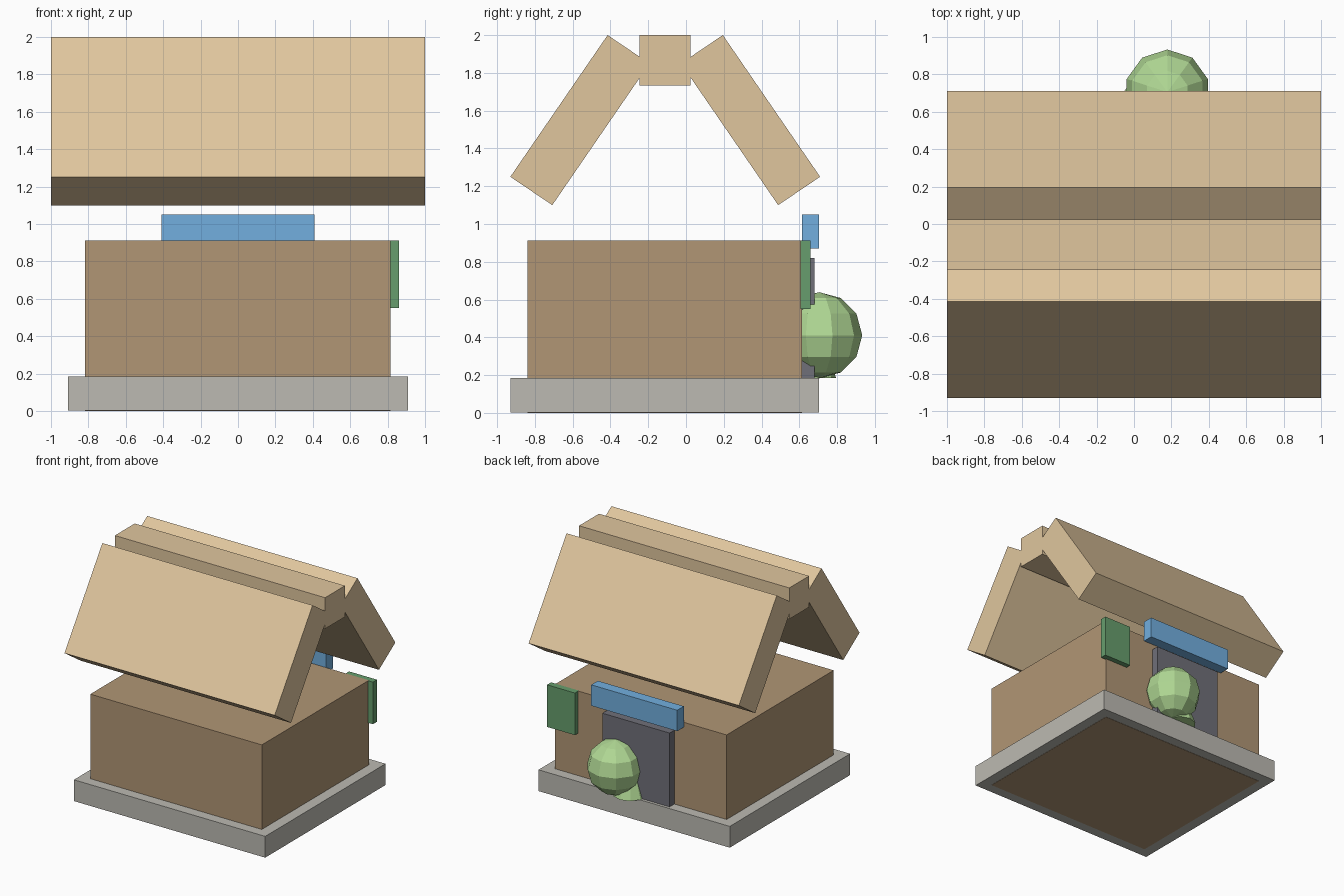
import bpy
import bmesh

cube = bpy.data.objects.get("Cube")
if cube:
    bpy.data.objects.remove(cube, do_unlink=True)


def material(name, rgb):
    """Make a flat material from display values 0-255."""
    color = [((c / 255 + 0.055) / 1.055) ** 2.4 for c in rgb] + [1]
    mat = bpy.data.materials.new(name)
    mat.use_nodes = True
    mat.diffuse_color = color
    bsdf = next(n for n in mat.node_tree.nodes if n.type == "BSDF_PRINCIPLED")
    bsdf.inputs["Base Color"].default_value = color
    return mat


def finish(name, bm, mat):
    bmesh.ops.recalc_face_normals(bm, faces=bm.faces)
    mesh = bpy.data.meshes.new(name)
    bm.to_mesh(mesh)
    bm.free()
    mesh.materials.append(mat)
    obj = bpy.data.objects.new(name, mesh)
    bpy.context.collection.objects.link(obj)
    return obj


def extrude_profile(name, profile, x0, x1, mat):
    """Extrude a closed (y, z) outline along x."""
    bm = bmesh.new()
    face = bm.faces.new([bm.verts.new((x0, y, z)) for y, z in profile])
    grown = bmesh.ops.extrude_face_region(bm, geom=[face])["geom"]
    verts = [v for v in grown if isinstance(v, bmesh.types.BMVert)]
    bmesh.ops.translate(bm, verts=verts, vec=(x1 - x0, 0, 0))
    return finish(name, bm, mat)


def box(name, x, y, z, mat):
    outline = [(y[0], z[0]), (y[1], z[0]), (y[1], z[1]), (y[0], z[1])]
    return extrude_profile(name, outline, x[0], x[1], mat)


stone = material("grey stone", (188, 186, 178))
wood = material("brown wood", (177, 150, 117))
tan = material("tan roof", (224, 198, 158))
blue = material("blue paint", (114, 175, 223))
green = material("green paint", (103, 158, 109))
slate = material("dark grey door", (112, 112, 121))
leaf = material("leaf green", (176, 216, 148))

# Base slab and house body, the body showing through underneath
box("base_slab", (-0.91, 0.91), (-0.93, 0.705), (0.002, 0.185), stone)
box("house_body", (-0.817, 0.815), (-0.84, 0.615), (0, 0.912), wood)

# Floating roof: two tilted slabs mirrored about the ridge beam
ridge_y = -0.11
slab = [(0.305, 2.0), (0.82, 1.25), (0.598, 1.10), (0.083, 1.85)]
for side, name in ((-1, "front_roof_slab"), (1, "back_roof_slab")):
    outline = [(ridge_y + side * y, z) for y, z in slab]
    extrude_profile(name, outline, -1, 1, tan)
box("ridge_beam", (-1, 1), (-0.245, 0.025), (1.732, 2.0), tan)

# Door, lintel board and corner sign on the back wall
box("door", (-0.32, 0.32), (0.6, 0.68), (0.18, 0.82), slate)
box("lintel_board", (-0.41, 0.408), (0.615, 0.705), (0.87, 1.05), blue)
box("corner_sign", (0.595, 0.86), (0.605, 0.66), (0.55, 0.912), green)

# Round shrub
bm = bmesh.new()
bmesh.ops.create_uvsphere(bm, u_segments=10, v_segments=6, radius=0.228)
shrub = finish("round_shrub", bm, leaf)
shrub.location = (0.178, 0.705, 0.411)

# Small pointed shrub tucked behind it
bm = bmesh.new()
bmesh.ops.create_cone(bm, cap_ends=True, segments=10, radius1=0.135,
                      radius2=0, depth=0.38)
cone = finish("pointed_shrub", bm, leaf)
cone.location = (0.07, 0.66, 0.375)
